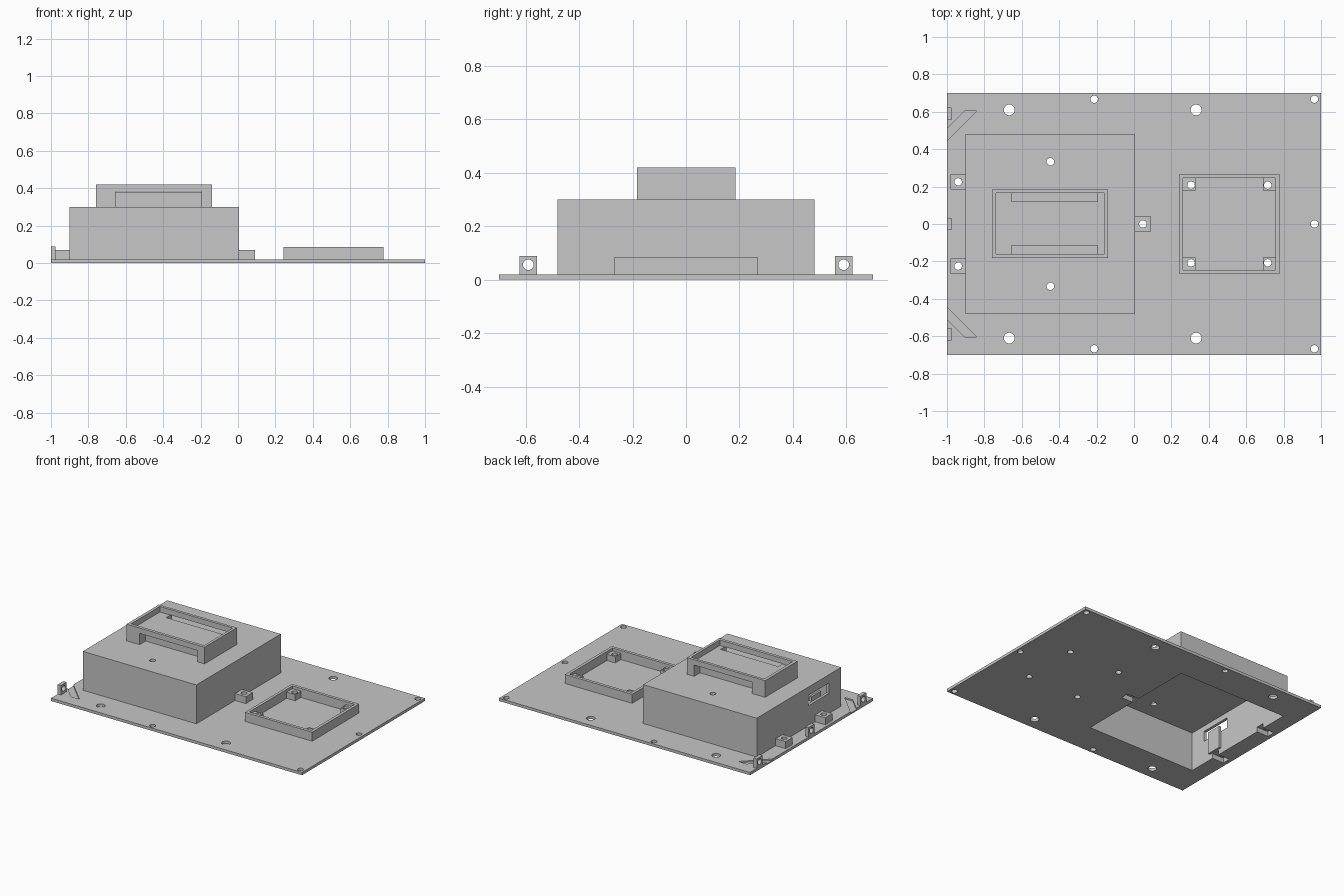
import bpy
import bmesh
import math
from mathutils import Matrix, Vector

cube = bpy.data.objects.get("Cube")
if cube:
    bpy.data.objects.remove(cube, do_unlink=True)

COLOUR = (0.57, 0.57, 0.57, 1)
grey = bpy.data.materials.new("light_grey")
grey.use_nodes = True
grey.diffuse_color = COLOUR
grey.node_tree.nodes["Principled BSDF"].inputs["Base Color"].default_value = COLOUR

BASE = 0.02    # plate thickness
WALL = 0.02


def make(name, bm):
    mesh = bpy.data.meshes.new(name)
    bmesh.ops.recalc_face_normals(bm, faces=bm.faces)
    bm.to_mesh(mesh)
    bm.free()
    mesh.materials.append(grey)
    obj = bpy.data.objects.new(name, mesh)
    bpy.context.collection.objects.link(obj)
    return obj


def box(name, x0, x1, y0, y1, z0, z1):
    bm = bmesh.new()
    size = Matrix.Diagonal((x1 - x0, y1 - y0, z1 - z0, 1))
    middle = Vector((x0 + x1, y0 + y1, z0 + z1)) / 2
    bmesh.ops.create_cube(bm, size=1, matrix=Matrix.Translation(middle) @ size)
    return make(name, bm)


def rod(x, y, z, radius, depth, axis="Z"):
    bm = bmesh.new()
    turn = Matrix.Rotation(math.pi / 2, 4, "Y") if axis == "X" else Matrix()
    bmesh.ops.create_cone(bm, cap_ends=True, segments=24, radius1=radius, radius2=radius,
                          depth=depth, matrix=Matrix.Translation((x, y, z)) @ turn)
    return make("cutter", bm)


def prism(name, outline, z0, z1):
    bm = bmesh.new()
    face = bm.faces.new([bm.verts.new((x, y, z0)) for x, y in outline])
    grown = bmesh.ops.extrude_face_region(bm, geom=[face])["geom"]
    verts = [g for g in grown if isinstance(g, bmesh.types.BMVert)]
    bmesh.ops.translate(bm, verts=verts, vec=(0, 0, z1 - z0))
    return make(name, bm)


def carve(obj, cutters):
    """Subtract every cutter, bake the result and remove the cutters."""
    for cutter in cutters:
        cutter.hide_render = True
        mod = obj.modifiers.new("cut", "BOOLEAN")
        mod.operation = "DIFFERENCE"
        mod.solver = "EXACT"
        mod.object = cutter
    graph = bpy.context.evaluated_depsgraph_get()
    graph.update()
    baked = bpy.data.meshes.new_from_object(obj.evaluated_get(graph))
    obj.modifiers.clear()
    obj.data = baked
    for cutter in cutters:
        bpy.data.objects.remove(cutter, do_unlink=True)


def cavity():
    return box("cutter", -0.9 + WALL, 0.005 - WALL, -0.46, 0.46, -0.1, 0.28)


lugs = [("left_rear_lug", -0.98, -0.9, 0.225), ("left_front_lug", -0.98, -0.9, -0.225),
        ("centre_lug", 0.005, 0.09, 0)]
posts = [(x, y) for x in (0.305, 0.715) for y in (-0.208, 0.208)]


def nut_slot(x, y):
    # slot on the underside, from the housing cavity out past the screw
    inward = 0.09 if x < -0.5 else -0.09
    x0, x1 = sorted((x + inward, x - math.copysign(0.032, inward)))
    return box("cutter", x0, x1, y - 0.03, y + 0.03, -0.1, 0.035)


def lug_cuts(x, y):
    return [rod(x, y, 0, 0.02, 0.4), nut_slot(x, y)]


# Base plate: mounting holes, open underside of the housing, corner grooves
plate = box("base_plate", -1, 1, -0.7, 0.7, 0, BASE)
cuts = [cavity(), rod(0.965, 0, 0, 0.02, 0.2)]
for s in (-1, 1):
    cuts += [rod(x, s * 0.61, 0, 0.029, 0.2) for x in (-0.667, 0.332)]
    cuts += [rod(x, s * 0.667, 0, 0.02, 0.2) for x in (-0.213, 0.965)]
    cuts.append(prism("cutter", [(-1.01, s * 0.5), (-0.905, s * 0.605),
                                 (-0.84, s * 0.605), (-1.01, s * 0.435)], 0.01, 0.05))
cuts += [rod(x, y, 0, 0.02, 0.2) for x, y in posts]
for name, x0, x1, y in lugs:
    cuts += lug_cuts((x0 + x1) / 2, y)
carve(plate, cuts)

# Housing: hollow box with a side window and two roof holes
housing = box("housing", -0.9, 0.005, -0.48, 0.48, BASE, 0.3)
cuts = [cavity(), box("cutter", -0.95, -0.85, -0.34, -0.11, 0.165, 0.24)]
cuts += [rod(-0.447, s * 0.333, 0.3, 0.02, 0.1) for s in (-1, 1)]
cuts += [nut_slot((x0 + x1) / 2, y) for name, x0, x1, y in lugs]
carve(housing, cuts)

# Thin rib on the inner wall under the window
box("window_rib", -0.88, -0.865, -0.28, -0.17, 0.04, 0.2)

# Raised tray: shallow pocket, with strap notches on both long sides
tray = box("raised_tray", -0.76, -0.138, -0.183, 0.185, 0.3, 0.42)
cuts = [box("cutter", -0.738, -0.157, -0.161, 0.165, 0.38, 0.5),
        box("cutter", -0.655, -0.195, -0.25, -0.115, 0.25, 0.381),
        box("cutter", -0.655, -0.195, 0.119, 0.25, 0.25, 0.381)]
carve(tray, cuts)

# Square frame with a drilled post in each corner
frame = box("square_frame", 0.242, 0.778, -0.267, 0.267, BASE, 0.085)
carve(frame, [box("cutter", 0.262, 0.757, -0.245, 0.245, 0, 0.2)])
for i, (x, y) in enumerate(posts):
    sx = math.copysign(1, x - 0.5)
    sy = math.copysign(1, y)
    xs = sorted((0.5095 + sx * 0.2475, 0.5095 + sx * 0.18))
    ys = sorted((sy * 0.245, sy * 0.18))
    post = box(f"frame_post_{i + 1}", *xs, *ys, BASE, 0.065)
    carve(post, [rod(x, y, 0, 0.02, 0.4)])

# Screw lugs around the housing
for name, x0, x1, y in lugs:
    lug = box(name, x0, x1, y - 0.04, y + 0.04, BASE, 0.07)
    carve(lug, lug_cuts((x0 + x1) / 2, y))

# Upright drilled tabs along the left edge
for name, y in (("rear_tab", 0.59), ("middle_tab", 0), ("front_tab", -0.59)):
    tab = box(name, -1, -0.975, y - 0.033, y + 0.033, BASE, 0.088)
    carve(tab, [rod(-0.99, y, 0.056, 0.02, 0.2, axis="X")])
